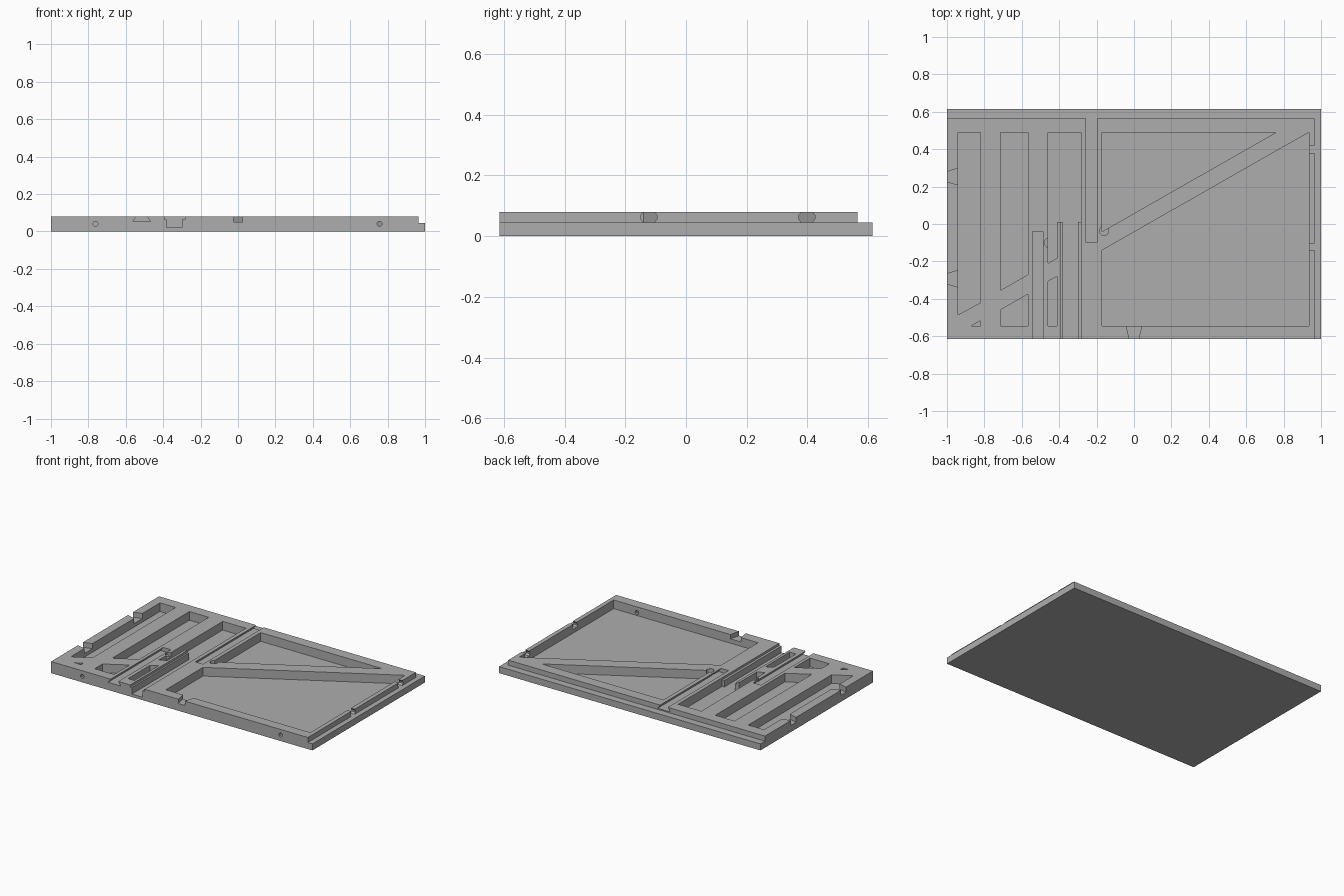
import bpy, bmesh, math
from mathutils import Vector

if "Cube" in bpy.data.objects:
    bpy.data.objects.remove(bpy.data.objects["Cube"], do_unlink=True)

HX, HY, TOP = 1.0, 0.615, 0.08
FLOOR, STEP, NOTCH, OVER = 0.02, 0.045, 0.05, 0.12

grey = bpy.data.materials.new("mid grey")
grey.use_nodes = True
colour = (0.42, 0.42, 0.42, 1)
grey.diffuse_color = colour
grey.node_tree.nodes["Principled BSDF"].inputs["Base Color"].default_value = colour


def prism(name, points, axis, lo, hi):
    """Extrude a 2D outline along an axis from lo to hi."""
    place = {"x": lambda a, b, d: (d, a, b),
             "y": lambda a, b, d: (a, d, b),
             "z": lambda a, b, d: (a, b, d)}[axis]
    bm = bmesh.new()
    face = bm.faces.new([bm.verts.new(place(a, b, lo)) for a, b in points])
    new = bmesh.ops.extrude_face_region(bm, geom=[face])["geom"]
    shift = Vector(place(0, 0, hi - lo))
    bmesh.ops.translate(bm, vec=shift, verts=[v for v in new if isinstance(v, bmesh.types.BMVert)])
    bmesh.ops.recalc_face_normals(bm, faces=bm.faces)
    mesh = bpy.data.meshes.new(name)
    bm.to_mesh(mesh)
    bm.free()
    mesh.materials.append(grey)
    obj = bpy.data.objects.new(name, mesh)
    bpy.context.collection.objects.link(obj)
    return obj


def rect(x0, x1, y0, y1):
    return [(x0, y0), (x1, y0), (x1, y1), (x0, y1)]


def ring(x, y, r, n):
    return [(x + r * math.cos(math.tau * i / n), y + r * math.sin(math.tau * i / n)) for i in range(n)]


panel = prism("base_panel", rect(-HX, HX, -HY, HY), "z", 0, TOP)


def cut(points, axis, lo, hi):
    cutter = prism("cutter", points, axis, lo, hi)
    cutter.hide_render = True
    mod = panel.modifiers.new("cut", "BOOLEAN")
    mod.operation = "DIFFERENCE"
    mod.solver = "EXACT"
    mod.object = cutter
    bpy.context.view_layer.objects.active = panel
    bpy.ops.object.modifier_apply(modifier=mod.name)
    bpy.data.objects.remove(cutter, do_unlink=True)


# Stepped lip along the back and the left edge
cut([(-1.1, 0.565), (0.965, 0.565), (0.965, -0.7), (1.1, -0.7), (1.1, 0.7), (-1.1, 0.7)],
    "z", STEP, OVER)

# Pockets, divided by diagonal ribs
pockets = [
    [(-0.17, -0.04), (0.76, 0.49), (-0.17, 0.49)],
    [(-0.17, -0.545), (0.935, -0.545), (0.935, 0.49), (-0.17, -0.14)],
    [(-0.94, -0.485), (-0.82, -0.42), (-0.82, 0.49), (-0.94, 0.49)],
    [(-0.87, -0.545), (-0.82, -0.545), (-0.82, -0.517)],
    [(-0.715, -0.355), (-0.567, -0.27), (-0.567, 0.49), (-0.715, 0.49)],
    [(-0.715, -0.545), (-0.567, -0.545), (-0.567, -0.375), (-0.715, -0.46)],
    [(-0.46, -0.545), (-0.412, -0.545), (-0.412, -0.28), (-0.46, -0.307)],
    # Pocket joined to the deep channel that opens at the front
    [(-0.46, -0.21), (-0.412, -0.183), (-0.412, 0.01), (-0.382, 0.01), (-0.382, -0.7),
     (-0.3, -0.7), (-0.3, 0.01), (-0.283, 0.01), (-0.283, 0.49), (-0.46, 0.49)],
]
for outline in pockets:
    cut(outline, "z", FLOOR, OVER)

# Shallow ledges beside the channel
cut(rect(-0.394, -0.283, -0.7, 0.01), "z", 0.065, OVER)

# Dovetail slides, one from the front and one from the back
for x, y0, y1 in ((-0.515, -0.7, -0.04), (-0.227, -0.1, 0.7)):
    cut([(x - 0.048, NOTCH + 0.003), (x + 0.048, NOTCH + 0.003), (x + 0.029, TOP),
         (x + 0.029, OVER), (x - 0.029, OVER), (x - 0.029, TOP)], "y", y0, y1)

# Round pin seats at the pocket edges
for x, y in ((-0.16, -0.037), (-0.455, -0.1)):
    cut(ring(x, y, 0.025, 24), "z", NOTCH, OVER)

# Flared notches through the right edge and the front edge
for y in (0.253, -0.293):
    cut([(-1.01, y - 0.024), (-0.935, y - 0.046), (-0.935, y + 0.046), (-1.01, y + 0.024)],
        "z", STEP, OVER)
cut([(-0.023, -0.625), (0.023, -0.625), (0.042, -0.54), (-0.042, -0.54)], "z", NOTCH, OVER)

# Barrel-shaped notches through the left edge
for y in (-0.122, 0.398):
    cut([(y - 0.018, STEP), (y + 0.018, STEP), (y + 0.027, 0.057), (y + 0.027, 0.068),
         (y + 0.018, TOP), (y + 0.018, OVER), (y - 0.018, OVER), (y - 0.018, TOP),
         (y - 0.027, 0.068), (y - 0.027, 0.057)], "x", 0.93, 1.05)

# Small holes in the front edge
for x in (-0.762, 0.757):
    cut(ring(x, 0.041, 0.014, 8), "y", -0.7, -0.54)
